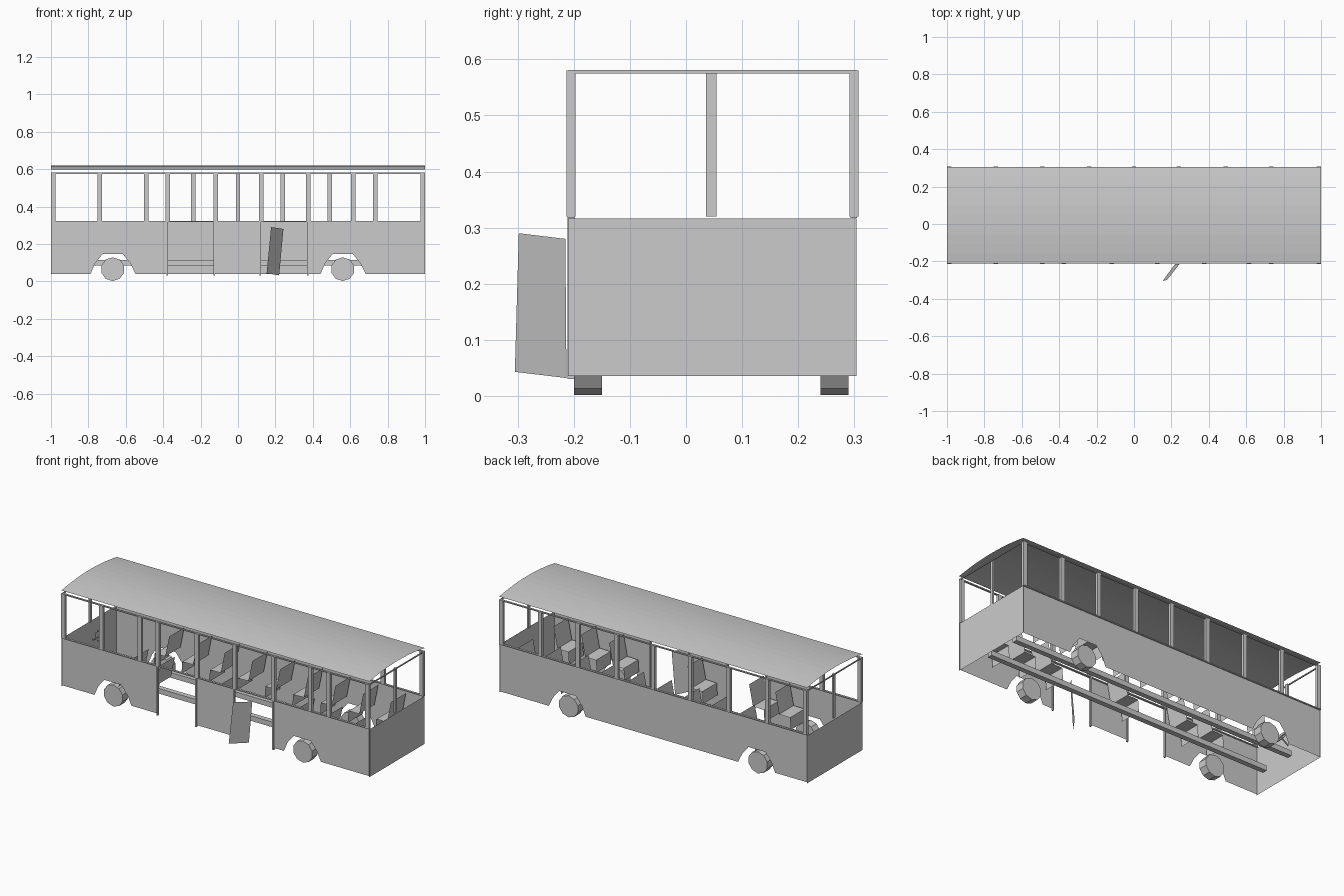
import bpy, bmesh, math
from mathutils import Matrix, Vector

if "Cube" in bpy.data.objects:
    bpy.data.objects.remove(bpy.data.objects["Cube"])

FRONT, BACK = -0.205, 0.299     # planes of the two long sides
WHEEL_X = (-0.67, 0.56)


def finish(name, bm):
    bmesh.ops.recalc_face_normals(bm, faces=bm.faces)
    me = bpy.data.meshes.new(name)
    bm.to_mesh(me)
    bm.free()
    ob = bpy.data.objects.new(name, me)
    bpy.context.collection.objects.link(ob)
    return ob


def sheet(name, *polys):
    """Thin sheet-metal part made of flat polygons."""
    bm = bmesh.new()
    for poly in polys:
        bm.faces.new([bm.verts.new(p) for p in poly])
    bmesh.ops.remove_doubles(bm, verts=bm.verts, dist=1e-5)
    return finish(name, bm)


def box(name, x, y, z):
    bm = bmesh.new()
    bmesh.ops.create_cube(bm, size=1)
    for v in bm.verts:
        for i, (a, b) in enumerate((x, y, z)):
            v.co[i] = (a + b) / 2 + v.co[i] * (b - a)
    return finish(name, bm)


def rod(name, a, b, r, sides=6):
    a, b = Vector(a), Vector(b)
    d = b - a
    m = Matrix.Translation((a + b) / 2) @ d.to_track_quat('Z', 'Y').to_matrix().to_4x4()
    bm = bmesh.new()
    bmesh.ops.create_cone(bm, cap_ends=True, segments=sides, radius1=r, radius2=r,
                          depth=d.length, matrix=m)
    return finish(name, bm)


def side_panel(name, x0, x1, y, wheels=()):
    """Lower side panel with faceted wheel arches cut in its bottom edge."""
    pts = [(x0, y, 0.32), (x0, y, 0.04)]
    for c in wheels:
        for dx, z in ((-.118, .04), (-.095, .095), (-.055, .145),
                      (.055, .145), (.095, .095), (.122, .04)):
            pts.append((c + dx, y, z))
    pts += [(x1, y, 0.04), (x1, y, 0.32)]
    return sheet(name, pts)


# Lower body panels
side_panel("front_side_panel_left", -1, -0.38, FRONT, WHEEL_X[:1])
side_panel("front_side_panel_middle", -0.125, 0.12, FRONT)
side_panel("front_side_panel_right", 0.375, 1, FRONT, WHEEL_X[1:])
side_panel("back_side_panel", -1, 1, BACK, WHEEL_X)
for name, x in (("nose_panel", -0.999), ("tail_panel", 0.999)):
    sheet(name, [(x, -0.21, 0.036), (x, 0.304, 0.036), (x, 0.304, 0.316), (x, -0.21, 0.316)])

# Curved roof sheet
arc = []
for i in range(11):
    t = -1 + i / 5
    arc.append((0.0475 + 0.2575 * t, 0.598 + 0.022 * (1 - t * t)))
sheet("roof", *[[(-1, *p), (1, *p), (1, *q), (-1, *q)] for p, q in zip(arc, arc[1:])])

# Window pillars and door posts
def pillar(name, x, y, z0=0.32):
    box(name, (x - .012, x + .012), (y - .008, y + .008), (z0, 0.58))

for x in (-0.987, -0.74, -0.49, -0.24, 0, 0.24, 0.49, 0.735, 0.987):
    pillar("back_pillar", x, BACK)
for x in (-0.987, -0.74, -0.49, -0.375, -0.12, 0.125, 0.375, 0.615, 0.735, 0.987):
    pillar("front_pillar", x, FRONT)
for x in (-0.99, 0.99):
    box("end_pillar", (x - .005, x + .005), (0.036, 0.054), (0.32, 0.58))
for x in (-0.379, -0.127, 0.12, 0.374):
    box("door_post", (x - .004, x + .004), (FRONT - .006, FRONT + .006), (0.03, 0.32))

# Thin window rails
for y in (FRONT, BACK):
    box("top_rail", (-1, 1), (y - .005, y + .005), (0.575, 0.581))
    box("belt_rail", (-1, 1), (y - .006, y + .006), (0.317, 0.323))
for x in (-0.997, 0.997):
    box("end_top_rail", (x - .003, x + .003), (FRONT, BACK), (0.575, 0.581))

# Half-open hanging door
sheet("open_door", [(0.177, -0.298, 0.29), (0.243, -0.215, 0.28),
                    (0.22, -0.213, 0.032), (0.153, -0.305, 0.043)])

# Chassis rails
for y in (-0.06, 0.14):
    box("chassis_rail", (-0.93, 0.92), (y - .015, y + .015), (0.085, 0.115))

# Ten-sided wheels
for x in WHEEL_X:
    for y in (-0.2, 0.24):
        rod("wheel", (x, y, 0.065), (x, y + 0.05, 0.065), 0.0635, 10)

# Seats: front skirt, cushion and leaning backrest as one folded sheet
def seat(x, y0, y1):
    prof = [(-.045, .12), (-.04, .19), (.03, .192), (.055, .315)]
    sheet("seat", *[[(x + a, y0, b), (x + c, y0, d), (x + c, y1, d), (x + a, y1, b)]
                    for (a, b), (c, d) in zip(prof, prof[1:])])

for i in range(9):
    seat(-0.6 + 0.18 * i, 0.14, 0.28)
for x in (-0.6, -0.43, -0.03, 0.48, 0.66, 0.84):
    seat(x, -0.185, -0.05)

# Steering wheel and column
bpy.ops.mesh.primitive_torus_add(major_segments=12, minor_segments=4, major_radius=0.032,
                                 minor_radius=0.004, location=(-0.94, 0.06, 0.24),
                                 rotation=(0, math.radians(55), 0))
bpy.context.object.name = "steering_wheel"
rod("steering_column", (-0.94, 0.06, 0.24), (-0.985, 0.06, 0.208), 0.004)
